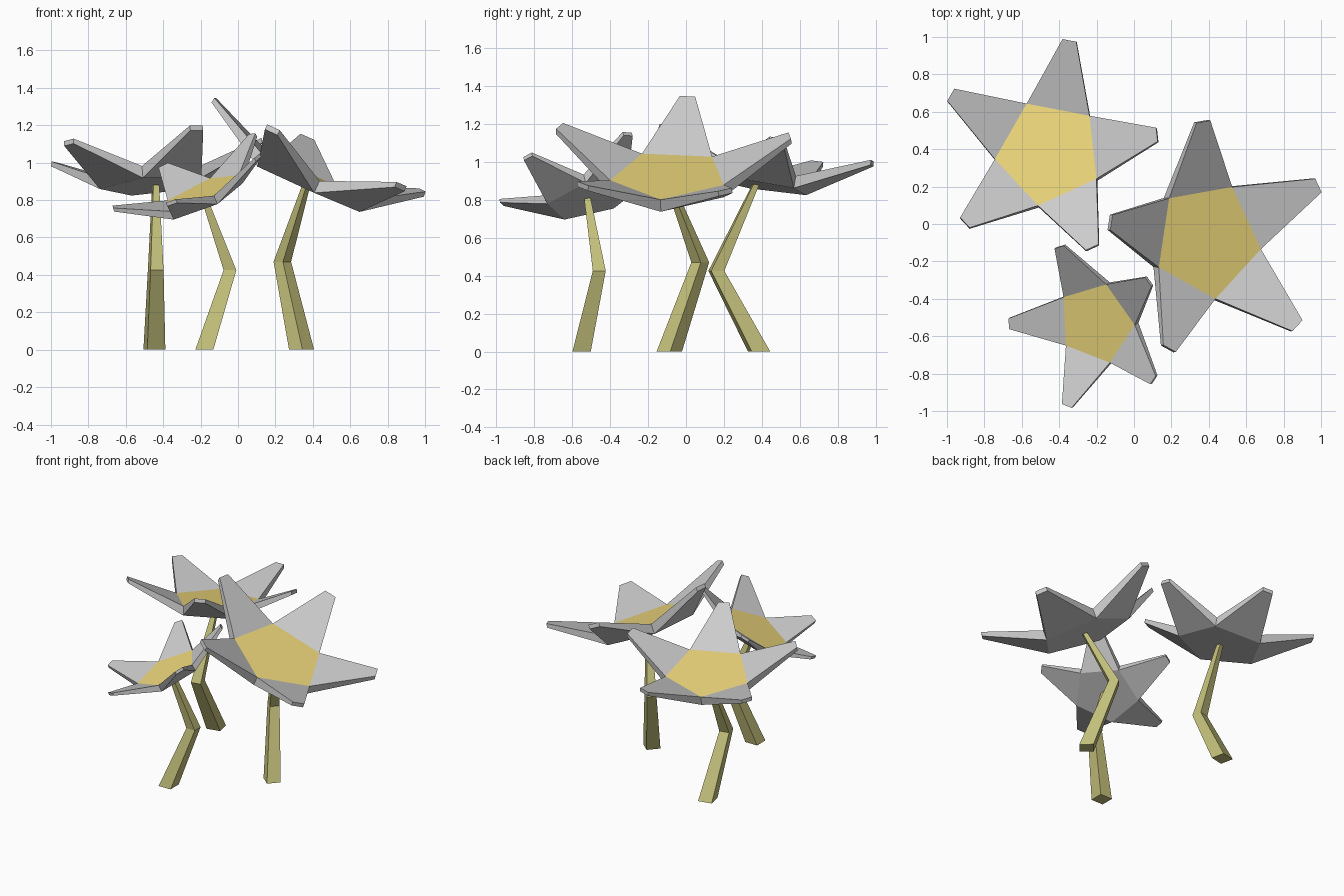
import bpy
from math import cos, sin, radians
from mathutils import Vector

if "Cube" in bpy.data.objects:
    bpy.data.objects.remove(bpy.data.objects["Cube"])


def material(name, rgb):
    m = bpy.data.materials.new(name)
    m.diffuse_color = (*rgb, 1)
    m.use_nodes = True
    m.node_tree.nodes["Principled BSDF"].inputs["Base Color"].default_value = m.diffuse_color
    return m


YELLOW = material("yellow", (0.85, 0.68, 0.2))
GREEN = material("olive", (0.55, 0.53, 0.2))


def add(name, verts, faces, mat=None):
    me = bpy.data.meshes.new(name)
    me.from_pydata([tuple(v) for v in verts], [], faces)
    me.update()
    ob = bpy.data.objects.new(name, me)
    bpy.context.collection.objects.link(ob)
    if mat:
        me.materials.append(mat)
    return ob


def polar(r, deg, z):
    return Vector((r * cos(radians(deg)), r * sin(radians(deg)), z))


def flower(i, centre, normal, size, spin):
    q = Vector((0, 0, 1)).rotation_difference(Vector(normal))
    place = lambda v: Vector(centre) + q @ (v * size)
    # pentagon slab: top ring 0-4, bottom ring 5-9
    top = [polar(0.318, spin + 72 * k, 0) for k in range(5)]
    low = [polar(0.318, spin + 72 * k, -0.07) for k in range(5)]
    verts = top + low
    faces = [(9, 8, 7, 6, 5)]
    # five petals, each slab side drawn out to a small blunt tip
    for k in range(5):
        n = (k + 1) % 5
        mid = spin + 72 * k + 36
        side = polar(0.041, mid + 90, 0)
        up, dn = polar(0.645, mid, 0.167), polar(0.648, mid, 0.138)
        b = len(verts)
        verts += [up - side, up + side, dn - side, dn + side]
        faces += [(k, b, b + 1, n), (k + 5, n + 5, b + 3, b + 2),
                  (k, k + 5, b + 2, b), (n, b + 1, b + 3, n + 5),
                  (b, b + 2, b + 3, b + 1)]
    add(f"petals_{i}", [place(v) for v in verts], faces)
    add(f"flower_centre_{i}", [place(v) for v in top], [(0, 1, 2, 3, 4)], YELLOW)


def stem(i, path, radii, spin):
    # square section tapering along a bent path
    verts = [Vector(p) + polar(r, spin + 90 * k, 0)
             for p, r in zip(path, radii) for k in range(4)]
    faces = [(3, 2, 1, 0), (8, 9, 10, 11)]
    for s in (0, 4):
        for k in range(4):
            n = (k + 1) % 4
            faces.append((s + k, s + n, s + n + 4, s + k + 4))
    add(f"stem_{i}", verts, faces, GREEN)


# back left flower
flower(1, (-0.454, 0.382, 0.94), (-0.08, 0.165, 1), 0.92, 42.6)
stem(1, [(-0.447, 0.385, 0), (-0.44, 0.16, 0.425), (-0.44, 0.37, 0.885)],
     (0.07, 0.05, 0.022), 57)
# right flower
flower(2, (0.392, -0.086, 0.93), (0.448, -0.025, 1), 1.0, 63)
stem(2, [(0.34, -0.088, 0), (0.237, 0.075, 0.47), (0.365, -0.085, 0.88)],
     (0.067, 0.047, 0.022), 4)
# front left flower
flower(3, (-0.203, -0.529, 0.842), (-0.45, -0.247, 1), 0.71, 0)
stem(3, [(-0.18, -0.55, 0), (-0.043, -0.457, 0.425), (-0.18, -0.52, 0.81)],
     (0.068, 0.048, 0.024), 45)
